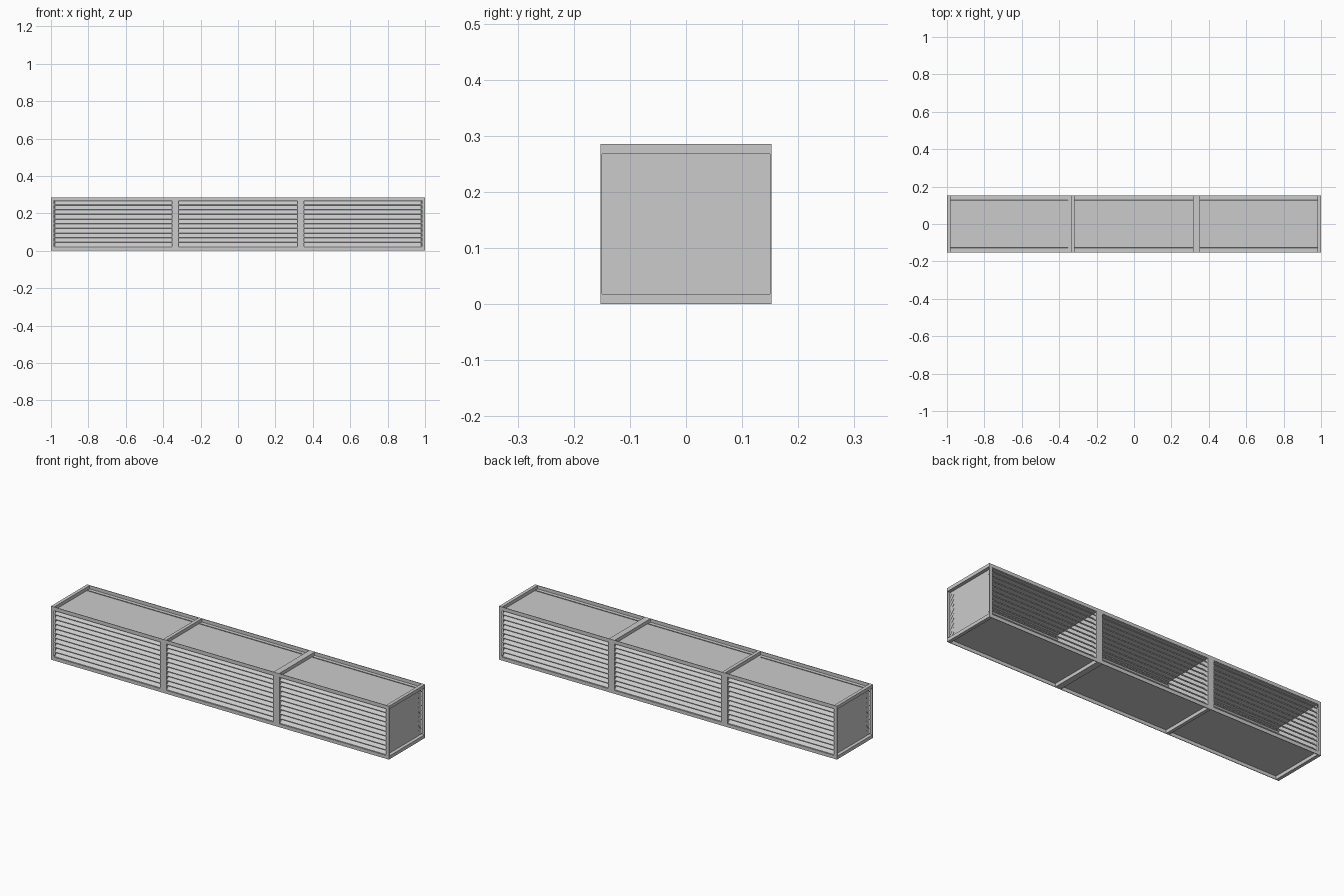
import bpy, bmesh, math

if "Cube" in bpy.data.objects:
    bpy.data.objects.remove(bpy.data.objects["Cube"])

HX, HY, H = 1.0, 0.1525, 0.286   # half length, half depth, height
R = 0.018                        # rail size / panel recess
T = 0.003                        # sheet thickness
BAYS = [(-0.983, -0.353), (-0.317, 0.317), (0.353, 0.983)]


def box(name, x0, x1, y0, y1, z0, z1):
    bm = bmesh.new()
    bmesh.ops.create_cube(bm, size=1)
    for v in bm.verts:
        v.co.x = x0 if v.co.x < 0 else x1
        v.co.y = y0 if v.co.y < 0 else y1
        v.co.z = z0 if v.co.z < 0 else z1
    me = bpy.data.meshes.new(name)
    bm.to_mesh(me)
    bm.free()
    ob = bpy.data.objects.new(name, me)
    bpy.context.collection.objects.link(ob)
    return ob


def prism(name, x0, x1, profile):
    # Extrude a (y, z) outline along x
    bm = bmesh.new()
    f = bm.faces.new([bm.verts.new((x0, y, z)) for y, z in profile])
    ext = bmesh.ops.extrude_face_region(bm, geom=[f])
    for g in ext["geom"]:
        if isinstance(g, bmesh.types.BMVert):
            g.co.x = x1
    bmesh.ops.recalc_face_normals(bm, faces=bm.faces)
    me = bpy.data.meshes.new(name)
    bm.to_mesh(me)
    bm.free()
    ob = bpy.data.objects.new(name, me)
    bpy.context.collection.objects.link(ob)
    return ob


# Front and back frame sheets, each with three louvred openings
for side, s in (("front", -1), ("back", 1)):
    ya, yb = sorted((s * HY, s * (HY - T)))
    box(side + "_bottom_rail", -HX, HX, ya, yb, 0, R)
    box(side + "_top_rail", -HX, HX, ya, yb, H - R, H)
    for i, (a, b) in enumerate([(-HX, -0.983), (-0.353, -0.317), (0.317, 0.353), (0.983, HX)]):
        box(f"{side}_post_{i}", a, b, ya, yb, R, H - R)

    # Tilted slats: low edge outside, high edge inside
    n = 10
    pitch = (H - 2 * R) / n
    yo, yi = HY - T, HY - T - 0.025
    for x0, x1 in BAYS:
        ob = prism(side + "_louvre_slat", x0, x1,
                   [(s * yo, R), (s * yo, R + T),
                    (s * yi, R + pitch + T), (s * yi, R + pitch)])
        m = ob.modifiers.new("repeat", 'ARRAY')
        m.count = n
        m.use_relative_offset = False
        m.use_constant_offset = True
        m.constant_offset_displace = (0, 0, pitch)

# Recessed top, bottom and end panels
Y = HY - T
box("top_panel", -HX + R, HX - R, -Y, Y, H - R - T, H - R)
box("bottom_panel", -HX + R, HX - R, -Y, Y, R, R + T)
box("left_end_panel", -HX + R, -HX + R + T, -Y, Y, R, H - R)
box("right_end_panel", HX - R - T, HX - R, -Y, Y, R, H - R)

# Cross rails at the ends and over the dividers, top and bottom
for level, z0, z1 in (("bottom", 0, R), ("top", H - R, H)):
    for i, (a, b) in enumerate([(-HX, -HX + R), (-0.337, -0.319), (0.316, 0.349), (HX - R, HX)]):
        box(f"{level}_cross_rail_{i}", a, b, -HY, HY, z0, z1)

# Inner dividers between the bays
for name, a, b in (("left_divider", -0.353, -0.317), ("right_divider", 0.317, 0.353)):
    box(name, a, b, -Y, Y, R + T, H - R - T)
